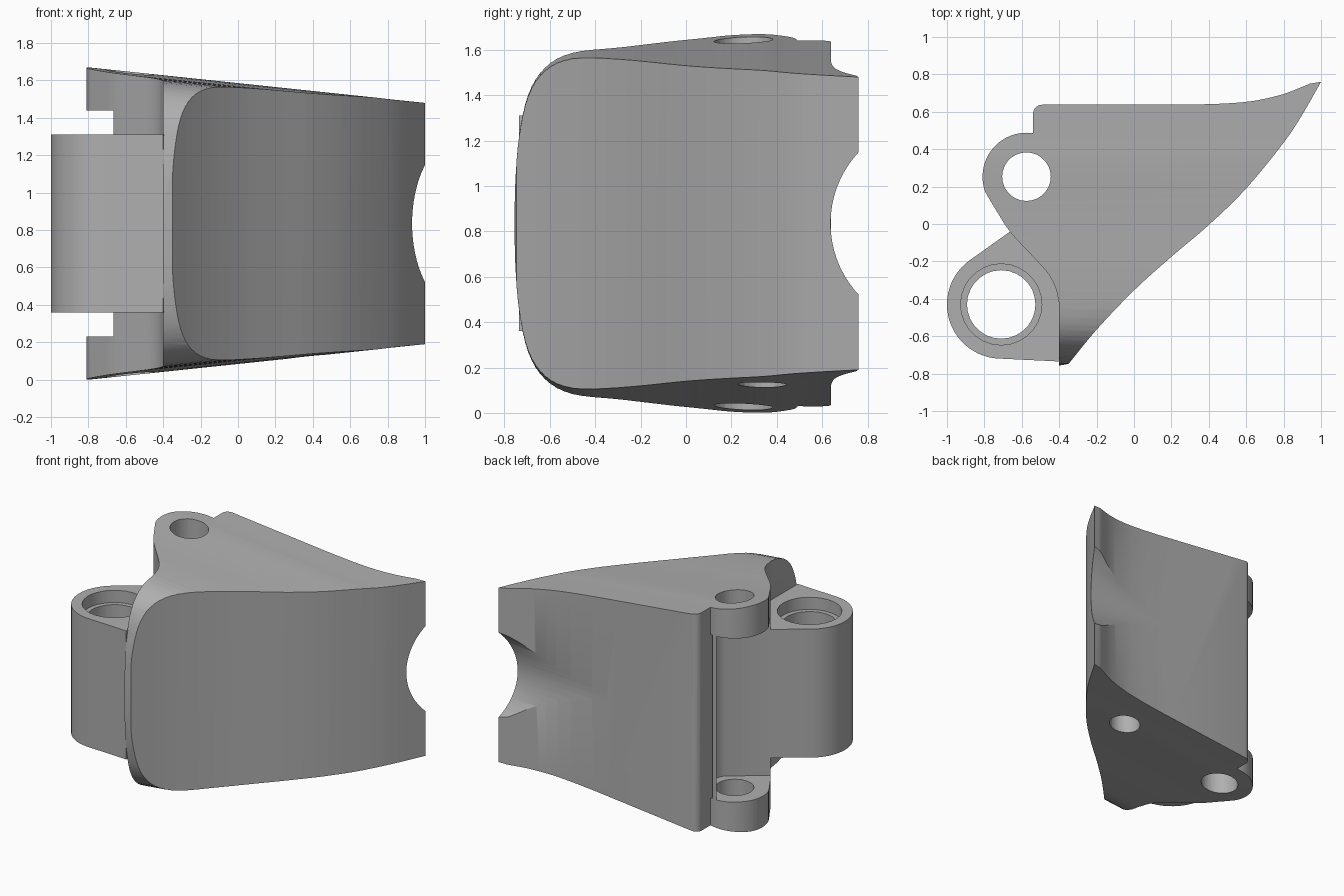
import bpy, bmesh, math
from mathutils import Vector

if "Cube" in bpy.data.objects:
    bpy.data.objects.remove(bpy.data.objects["Cube"])

ZC = 0.835                      # mirror height of the whole part
EAR, BARREL = (-0.575, 0.253), (-0.71, -0.43)

grey = bpy.data.materials.new("plain grey")
grey.diffuse_color = (0.43, 0.43, 0.43, 1)
grey.use_nodes = True
grey.node_tree.nodes["Principled BSDF"].inputs["Base Color"].default_value = grey.diffuse_color


def arc(c, r, a0, a1, n):
    return [(c[0] + r * math.cos(math.radians(a0 + (a1 - a0) * i / n)),
             c[1] + r * math.sin(math.radians(a0 + (a1 - a0) * i / n))) for i in range(n + 1)]


def circle(c, r, n=28):
    return arc(c, r, 0, 360, n)[:-1]


def smooth(pts, n=4):
    """Catmull-Rom curve through the points."""
    p = [Vector(q) for q in pts]
    p = [2 * p[0] - p[1]] + p + [2 * p[-1] - p[-2]]
    out = []
    for i in range(1, len(p) - 2):
        a, b, c, d = p[i - 1:i + 3]
        for k in range(n):
            t = k / n
            out.append(tuple(0.5 * (2 * b + (c - a) * t + (2 * a - 5 * b + 4 * c - d) * t * t
                                    + (3 * b - a - 3 * c + d) * t ** 3)))
    return out + [tuple(pts[-1])]


def solid(name, loops):
    """Closed solid between two matching 3D loops."""
    bm = bmesh.new()
    lo, hi = [[bm.verts.new(v) for v in loop] for loop in loops]
    n = len(lo)
    bm.faces.new(lo)
    bm.faces.new(hi)
    for i in range(n):
        j = (i + 1) % n
        bm.faces.new((lo[i], lo[j], hi[j], hi[i]))
    bmesh.ops.recalc_face_normals(bm, faces=bm.faces[:])
    bmesh.ops.triangulate(bm, faces=[f for f in bm.faces if len(f.verts) == 4])
    me = bpy.data.meshes.new(name)
    bm.to_mesh(me)
    bm.free()
    me.materials.append(grey)
    ob = bpy.data.objects.new(name, me)
    bpy.context.collection.objects.link(ob)
    return ob


def prism(name, pts, lo, hi, axis="z"):
    place = {"z": lambda a, b, t: (a, b, t), "y": lambda a, b, t: (a, t, b),
             "x": lambda a, b, t: (t, a, b)}[axis]
    return solid(name, [[place(a, b, t) for a, b in pts] for t in (lo, hi)])


def combine(ob, tool, op):
    tool.hide_render = True
    m = ob.modifiers.new("bool", "BOOLEAN")
    m.operation, m.solver, m.object = op, "EXACT", tool
    bpy.context.view_layer.objects.active = ob
    bpy.ops.object.modifier_apply(modifier=m.name)
    bpy.data.objects.remove(tool, do_unlink=True)


# wedge body with hinge ears, drawn from above
front = smooth([(1, 0.76), (0.9, 0.585), (0.8, 0.435), (0.6, 0.19), (0.4, -0.005),
                (0.2, -0.175), (0, -0.355), (-0.2, -0.565), (-0.35, -0.748)])
neck = smooth([(-0.4, -0.43), (-0.42, -0.34), (-0.46, -0.265), (-0.53, -0.185),
               (-0.66, -0.045), (-0.735, 0.07), (-0.785, 0.153)])
ear = arc(EAR, 0.235, 200, 82, 16)
back = arc((-0.49, 0.588), 0.05, 180, 90, 5)
lip = smooth([(0.3, 0.638), (0.5, 0.645), (0.65, 0.66), (0.8, 0.695), (0.94, 0.75)])
body = prism("wedge_body", front + [(-0.4, -0.757)] + neck + ear + [(-0.54, 0.487)] + back + lip,
             -0.2, 1.9)

# rounded, tapering height envelope
side = smooth([(-0.756, 0), (-0.752, 0.2), (-0.735, 0.41), (-0.695, 0.6), (-0.62, 0.725),
               (-0.5, 0.792), (-0.3, 0.812), (0, 0.82), (0.2, 0.829), (0.35, 0.835),
               (0.5, 0.833), (0.9, 0.835)])
outline = side + [(y, -h) for y, h in reversed(side[1:])]
envelope = solid("envelope", [[(x, y, ZC + h * (1 - 0.126 * (x + 0.8))) for y, h in outline]
                              for x in (-1.2, 1.2)])
combine(body, envelope, "INTERSECT")

# recess between the ears
recess = [(-1.2, 0.487), (-0.54, 0.487), (-0.54, 0.445)] + arc(EAR, 0.193, 75, -35, 12) + \
         [(-0.672, -0.044), (-0.95, -0.243), (-1.2, -0.243)]
combine(body, prism("recess", recess, 0.23, 1.44), "DIFFERENCE")

# pivot barrel
barrel = arc(BARREL, 0.29, 125.4, 270, 24) + [(-0.4, -0.735), (-0.37, -0.6), (-0.36, -0.35),
                                              (-0.5, -0.1), (-0.62, -0.01)]
combine(body, prism("barrel", barrel, 0.36, 1.31), "UNION")

# ear hole, barrel bore with counterbored ends
combine(body, prism("ear_hole", circle(EAR[:1] + (0.253,), 0.13), -0.1, 1.8), "DIFFERENCE")
combine(body, prism("bore", circle(BARREL, 0.183), 0.2, 1.5), "DIFFERENCE")
for lo, hi in ((0.2, 0.45), (1.22, 1.5)):
    combine(body, prism("counterbore", circle(BARREL, 0.217), lo, hi), "DIFFERENCE")

# stepped blind holes in the sloped front face
for x, dz, floor in ((-0.15, 0.563, -0.15), (0.367, 0.5, 0.3)):
    for s in (-1, 0, 1):
        c = (x, ZC + s * dz)
        combine(body, prism("hole", circle(c, 0.108, 24), -1, floor), "DIFFERENCE")
        combine(body, prism("hole_tip", circle(c, 0.075, 24), -1, floor + 0.06), "DIFFERENCE")

# shallow round groove through the lip
combine(body, prism("groove", circle((1.097, ZC), 0.46, 72), 0.2, 1.3, "x"), "DIFFERENCE")

bpy.ops.object.select_all(action="DESELECT")
body.select_set(True)
bpy.context.view_layer.objects.active = body
bpy.ops.object.shade_smooth_by_angle(angle=math.radians(30))
